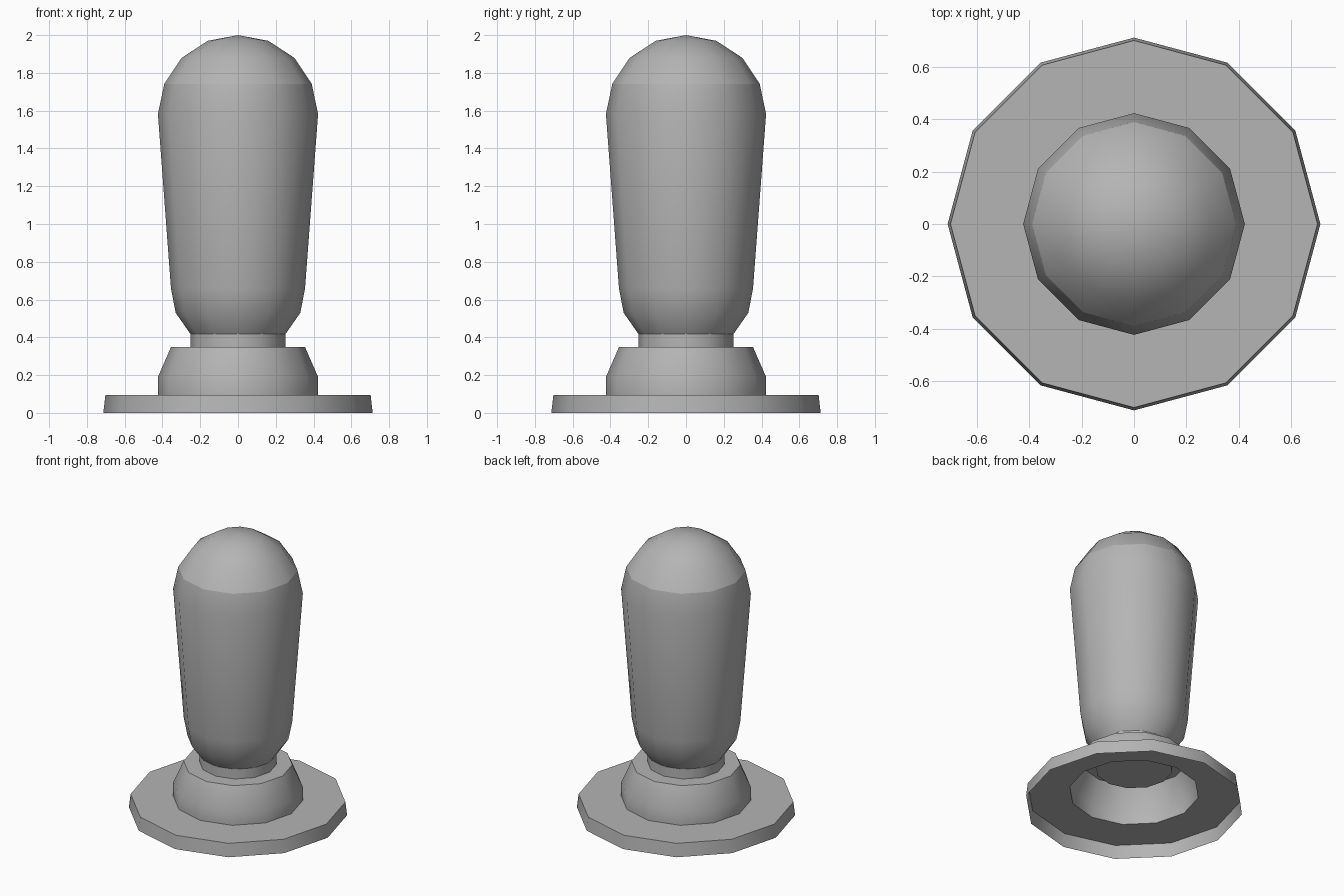
import bpy, bmesh, math

if "Cube" in bpy.data.objects:
    bpy.data.objects.remove(bpy.data.objects["Cube"])

SIDES = 12

# Dark grey finish shared by all parts
grey = bpy.data.materials.new("dark_grey")
grey.diffuse_color = (0.46, 0.46, 0.46, 1)
grey.use_nodes = True
grey.node_tree.nodes["Principled BSDF"].inputs["Base Color"].default_value = grey.diffuse_color


def lathe(name, profile):
    """Spin a (radius, height) profile into a 12-sided shell; radius 0 makes a pole."""
    bm = bmesh.new()
    rings = []
    for r, z in profile:
        if r == 0:
            rings.append([bm.verts.new((0, 0, z))] * SIDES)
        else:
            rings.append([bm.verts.new((r * math.cos(math.tau * i / SIDES),
                                        r * math.sin(math.tau * i / SIDES), z))
                          for i in range(SIDES)])
    for low, high in zip(rings, rings[1:]):
        for i in range(SIDES):
            j = (i + 1) % SIDES
            corners = list(dict.fromkeys((low[i], low[j], high[j], high[i])))
            bm.faces.new(corners)
    mesh = bpy.data.meshes.new(name)
    bm.to_mesh(mesh)
    bm.free()
    mesh.materials.append(grey)
    obj = bpy.data.objects.new(name, mesh)
    bpy.context.collection.objects.link(obj)
    bpy.context.view_layer.objects.active = obj
    obj.select_set(True)
    bpy.ops.object.shade_smooth_by_angle(angle=math.radians(40))
    obj.select_set(False)
    return obj


# Shallow mounting flange, open underneath
lathe("base_flange", [(0.713, 0), (0.702, 0.095), (0.424, 0.095)])

# Hollow collar rising from the flange opening
lathe("collar", [(0.424, 0.095), (0.424, 0.19), (0.355, 0.348), (0.25, 0.348)])

# Neck, closed below inside the collar
lathe("neck", [(0, 0.27), (0.252, 0.27), (0.252, 0.418)])

# Tapered grip body
lathe("grip", [(0.252, 0.418), (0.33, 0.53), (0.355, 0.66),
               (0.424, 1.583), (0.39, 1.742)])

# Rounded cap, shaded separately from the grip
lathe("grip_cap", [(0.39, 1.742), (0.298, 1.88), (0.16, 1.97), (0, 2.0)])
